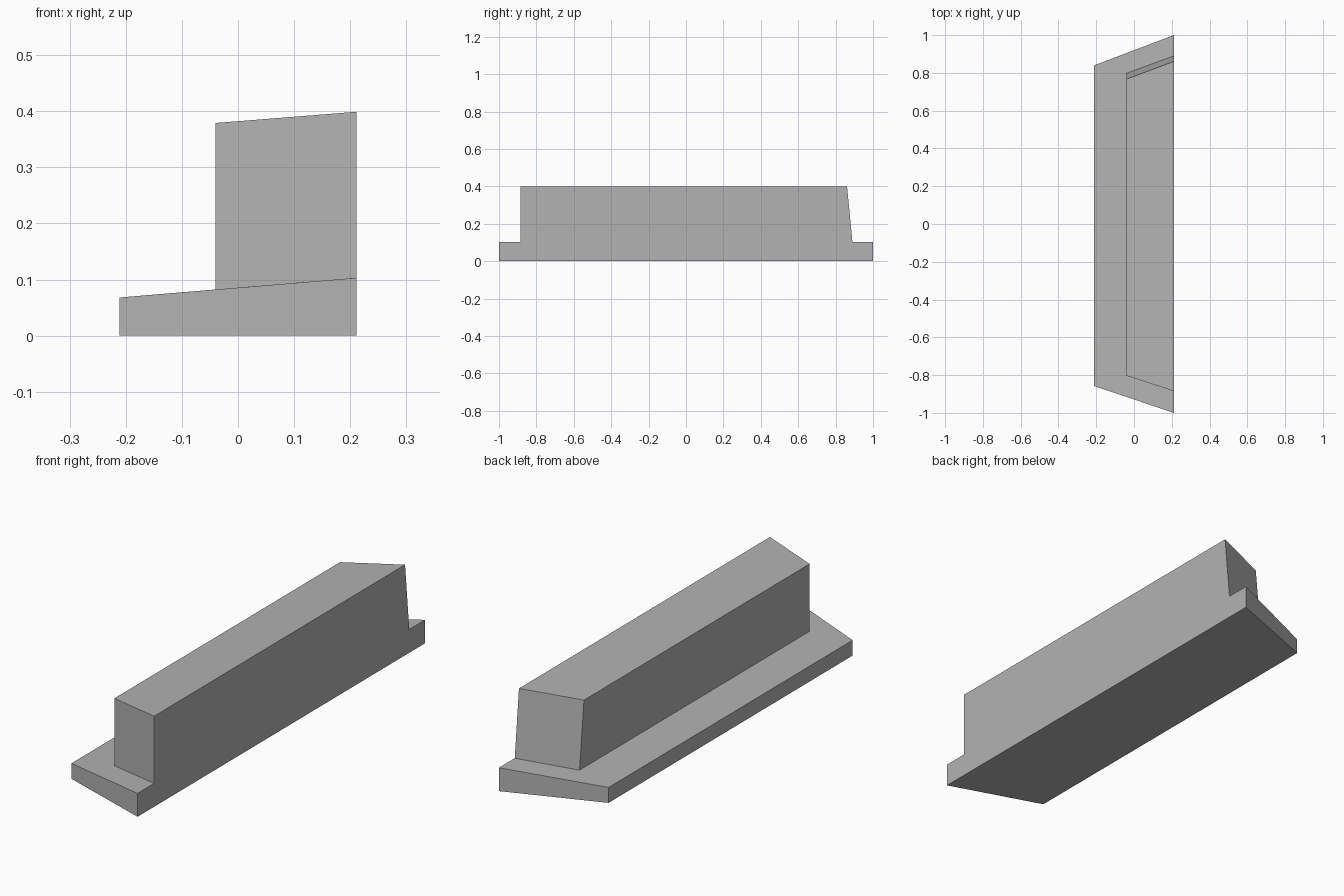
import bpy
import bmesh

cube = bpy.data.objects.get("Cube")
if cube:
    bpy.data.objects.remove(cube, do_unlink=True)

# One plain grey
grey = bpy.data.materials.new("plain grey")
grey.use_nodes = True
colour = (0.45, 0.45, 0.45, 1)
grey.diffuse_color = colour
grey.node_tree.nodes["Principled BSDF"].inputs["Base Color"].default_value = colour

OUTER, INNER, FLUSH = -0.211, -0.04, 0.211   # ledge side, block side, flush wall

bm = bmesh.new()


def ring(x, y_front, y_back, z, x_flush_front, x_flush_back, z_flush):
    """Four corners of one level: outer front, flush front, flush back, outer back."""
    corners = ((x, y_front, z), (FLUSH, x_flush_front, z_flush),
               (FLUSH, x_flush_back, z_flush), (x, y_back, z))
    return [bm.verts.new(c) for c in corners]


# Levels from the ground up
floor = ring(OUTER, -0.858, 0.84, 0, -1, 1, 0)
rim = ring(OUTER, -0.858, 0.84, 0.068, -1, 1, 0.103)
foot = ring(INNER, -0.803, 0.798, 0.0823, -0.885, 0.89, 0.103)
crown = ring(INNER, -0.803, 0.767, 0.379, -0.885, 0.861, 0.399)

# Front, back and outer sides of the base and of the block
for low, high in ((floor, rim), (foot, crown)):
    for a, b in ((0, 1), (2, 3), (3, 0)):
        bm.faces.new((low[a], low[b], high[b], high[a]))

# Underside and sloping top
bm.faces.new(floor[::-1])
bm.faces.new(crown)

# Ledge wrapping three sides of the block
bm.faces.new((rim[0], rim[1], foot[1], foot[0], foot[3], foot[2], rim[2], rim[3]))

# Flush stepped wall
bm.faces.new((floor[1], floor[2], rim[2], foot[2], crown[2], crown[1], foot[1], rim[1]))

bmesh.ops.recalc_face_normals(bm, faces=bm.faces)
mesh = bpy.data.meshes.new("stepped_block")
bm.to_mesh(mesh)
bm.free()
mesh.materials.append(grey)
block = bpy.data.objects.new("stepped_block", mesh)
bpy.context.collection.objects.link(block)
